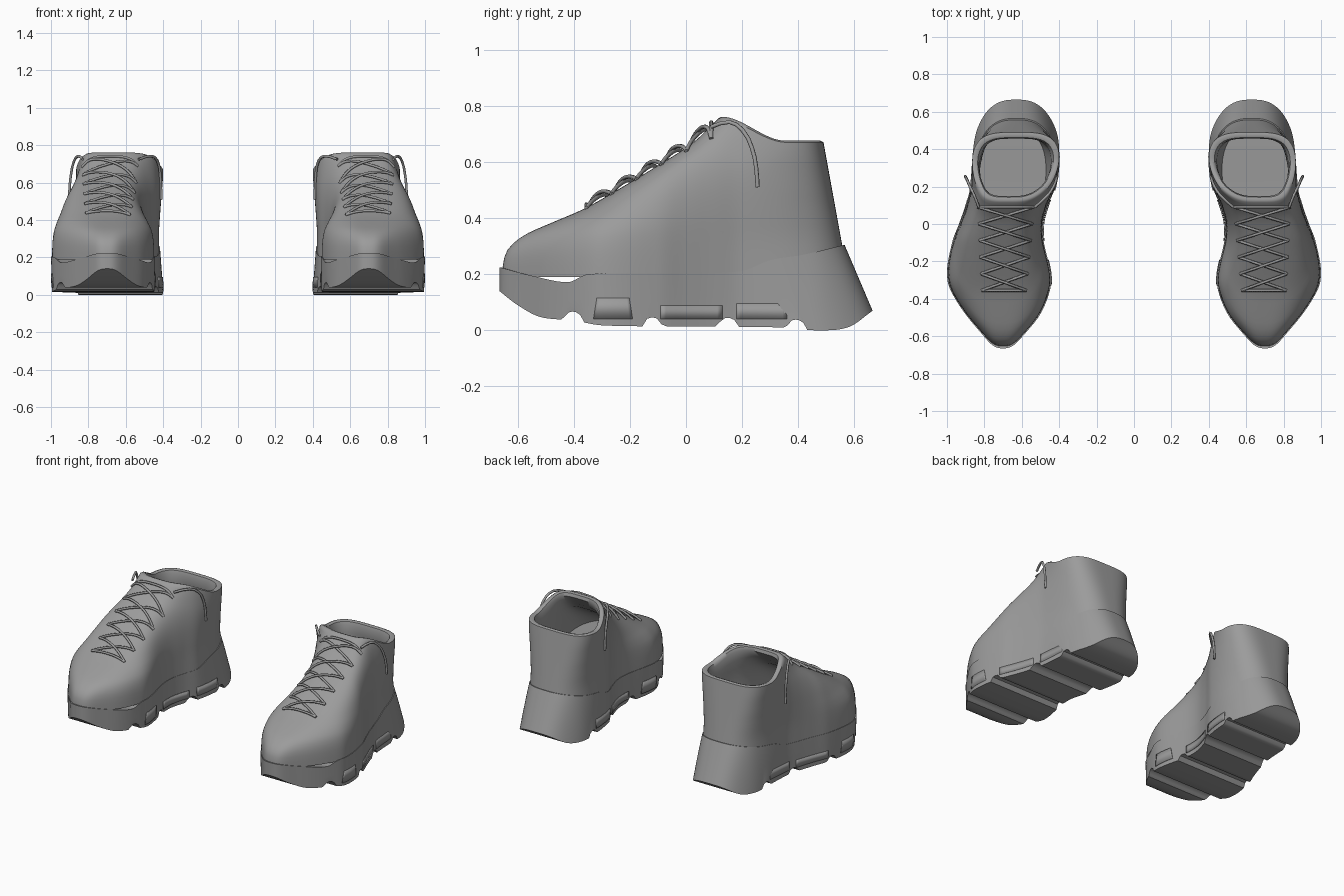
import bpy, bmesh, math

if "Cube" in bpy.data.objects:
    bpy.data.objects.remove(bpy.data.objects["Cube"])

N = 240                      # points around each ring
HALF = N // 2
mat = bpy.data.materials.new("grey")
mat.diffuse_color = (0.33, 0.33, 0.33, 1)
mat.use_nodes = True
mat.node_tree.nodes["Principled BSDF"].inputs["Base Color"].default_value = mat.diffuse_color


def lerp(a, b, t):
    return a + (b - a) * t


def smooth(t):
    t = min(1, max(0, t))
    return t * t * (3 - 2 * t)


def table(pts, v):
    """Smooth interpolation through (position, value) pairs."""
    if v <= pts[0][0]:
        return pts[0][1]
    for i in range(len(pts) - 1):
        (a, p), (b, q) = pts[i], pts[i + 1]
        if v <= b:
            o, n = pts[max(i - 1, 0)], pts[min(i + 2, len(pts) - 1)]
            h, t = b - a, (v - a) / (b - a)
            m0 = (q - o[1]) / (b - o[0]) * h
            m1 = (n[1] - p) / (n[0] - a) * h
            return ((2*t**3 - 3*t*t + 1) * p + (t**3 - 2*t*t + t) * m0
                    + (3*t*t - 2*t**3) * q + (t**3 - t*t) * m1)
    return pts[-1][1]


# Plan of the foot along y: centre line and half width before end rounding
CENTRE = [(-.67, .70), (-.5, .70), (-.3, .72), (-.1, .727), (0, .71), (.1, .68), (.2, .648), (.4, .63), (.67, .63)]
WIDTH = [(-.67, .16), (-.6, .19), (-.5, .25), (-.4, .285), (-.3, .297), (-.1, .246), (0, .224), (.1, .222),
         (.2, .236), (.3, .253), (.4, .272), (.5, .29), (.67, .30)]
# Side profile of sole and upper
SOLE_TOP = [(-.665, .225), (-.55, .195), (-.42, .172), (-.35, .2), (0, .205), (.2, .212), (.3, .25), (.42, .27), (.565, .305)]
SOLE_LOW = [(-.665, .14), (-.6, .09), (-.52, .048), (-.4, .035), (-.3, .018), (0, .014), (.35, .01), (.47, 0), (.58, .012),
            (.665, .07)]
FRONT_Y = [(0, -.655), (.06, -.65), (.12, -.63), (.2, -.575), (.3, -.48), (.42, -.36), (.55, -.22), (.7, -.08), (.82, .02),
           (.92, .08), (1, .115)]
FRONT_Z = [(0, .19), (.06, .25), (.12, .295), (.2, .34), (.3, .383), (.42, .435), (.55, .515), (.7, .6), (.82, .665),
           (.92, .72), (1, .755)]
GROOVES = (-.4, -.12, .15, .395)


def half_width(y, yf, yb, power):
    u = min(1, max(0, (y - yf) / (yb - yf)))
    return table(WIDTH, y) * (2 * math.sqrt(u * (1 - u))) ** power


def upper_at(s, y, inset=0):
    """Half width and height of the upper at level s and position y."""
    yf, yb = table(FRONT_Y, s), lerp(.56, .49, s)
    hw = half_width(y, yf, yb, lerp(.75, .55, s)) * lerp(.985, .9, s)
    u = min(1, max(0, (y - yf) / (yb - yf)))
    h = lerp(smooth((u - .62) / .38), smooth(u * 1.55), s)
    return hw, lerp(table(FRONT_Z, s), lerp(.285, .67, s), h)


def ring(yf, yb, fn):
    """Closed ring; fn(y) returns (half width, z)."""
    pts = []
    for i in range(N):
        a = 2 * math.pi * i / N
        y = lerp(yf, yb, (1 - math.cos(a)) / 2)
        hw, z = fn(y)
        side = 0 if i in (0, HALF) else (1 if i < HALF else -1)
        pts.append((table(CENTRE, y) + side * hw, y, z))
    return pts


def finish(name, bm, angle=35, solid=0):
    bmesh.ops.recalc_face_normals(bm, faces=bm.faces)
    me = bpy.data.meshes.new(name)
    bm.to_mesh(me)
    bm.free()
    me.materials.append(mat)
    ob = bpy.data.objects.new(name, me)
    bpy.context.collection.objects.link(ob)
    if solid:
        ob.modifiers.new("thickness", 'SOLIDIFY').thickness = solid
    m = ob.modifiers.new("pair", 'MIRROR')
    m.use_mirror_merge = False
    bpy.ops.object.select_all(action='DESELECT')
    ob.select_set(True)
    bpy.context.view_layer.objects.active = ob
    bpy.ops.object.shade_smooth_by_angle(angle=math.radians(angle))


def loft(name, rings, cap_first, cap_last, angle=35):
    bm = bmesh.new()
    vs = [[bm.verts.new(p) for p in r] for r in rings]
    for a, b in zip(vs, vs[1:]):
        for i in range(N):
            j = (i + 1) % N
            bm.faces.new((a[i], a[j], b[j], b[i]))
    # caps are strips running across the shoe
    for r, on in ((vs[0], cap_first), (vs[-1], cap_last)):
        if on:
            bm.faces.new((r[0], r[1], r[-1]))
            bm.faces.new((r[HALF - 1], r[HALF], r[HALF + 1]))
            for i in range(1, HALF - 1):
                bm.faces.new((r[i], r[i + 1], r[N - i - 1], r[N - i]))
    finish(name, bm, angle)


# Chunky sole with flared heel and tread grooves
def sole_ring(t, grooves=False, inset=0.0, power=.75):
    yb = .665 - .1 * t

    def fn(y):
        low, top = table(SOLE_LOW, lerp(y, y * .665 / yb, smooth(y * 3))), table(SOLE_TOP, y)
        z = lerp(low, top, t)
        if grooves:
            for g in GROOVES:
                z += .032 * math.sqrt(max(0, 1 - ((y - g) / .034) ** 2))
        return half_width(y, -.665, yb, power) - inset, z
    return ring(-.665, yb, fn)


sole_rings = [sole_ring(0, True)] + [sole_ring(t) for t in (.3, .5, .7, .9, 1)]
sole_rings.append([(lerp(table(CENTRE, y), x, .94), y * .97, z - .004) for x, y, z in sole_rings[-1]])
loft("sole", sole_rings, True, True)


# Upper: outer shell, rolled collar, inner lining and insole
def upper_ring(s, inset=0.0, drop=0.0):
    def fn(y):
        hw, z = upper_at(s, y)
        return hw, z - drop
    pts = ring(table(FRONT_Y, s), lerp(.56, .49, s), fn)
    if inset:
        ym, yr = (pts[0][1] + pts[HALF][1]) / 2, (pts[HALF][1] - pts[0][1]) / 2
        cx = table(CENTRE, ym)
        k = 1 - inset / .22
        pts = [(lerp(cx, x, k), ym + (y - ym) * (1 - inset / yr), z) for x, y, z in pts]
    return pts


outer = [upper_ring(i / 28) for i in range(29)]
lining = [upper_ring(1, .012, -.006), upper_ring(1, .028, 0), upper_ring(1, .034, .02)]
lining += [upper_ring(s, .04, .03) for s in (.9, .8, .7, .6, .5, .4, .3)]
loft("upper", outer + lining, False, True, 50)


# Shallow raised panels on the sole sides
def panel(name, y0, y1, z1, taper):
    bm = bmesh.new()
    for side in (1, -1):
        rows = []
        for z, d in ((.04, 0), (z1, taper)):
            row = []
            for i in range(13):
                y = lerp(y0 + d, y1 - d, i / 12)
                yb = .665 - .1 * min(1, z / .2)
                row.append(bm.verts.new((table(CENTRE, y) + side * (half_width(y, -.665, yb, .75) + .002), y, z)))
            rows.append(row)
        for i in range(12):
            bm.faces.new((rows[0][i], rows[0][i + 1], rows[1][i + 1], rows[1][i]))
    finish(name, bm, 35, .004)


panel("front_panel", -.33, -.19, .115, .012)
panel("middle_panel", -.09, .13, .088, 0)
panel("rear_panel", .18, .36, .095, 0)


# Laces: criss-cross strands resting on the instep, plus hanging ends
def instep_z(x, y):
    lo, hi = 0, 1
    for _ in range(24):
        s = (lo + hi) / 2
        if table(FRONT_Y, s) < y and upper_at(s, y)[0] > abs(x - table(CENTRE, y)):
            lo = s
        else:
            hi = s
    return upper_at(lo, y)[1]


ROWS = 6
curve = bpy.data.curves.new("laces", 'CURVE')
curve.dimensions = '3D'
curve.bevel_depth = .0075
curve.bevel_resolution = 1
curve.resolution_u = 2
curve.use_fill_caps = True
curve.materials.append(mat)


def strand(points):
    for mirror in (1, -1):
        sp = curve.splines.new('BEZIER')
        sp.bezier_points.add(len(points) - 1)
        for bp, (x, y, z) in zip(sp.bezier_points, points):
            bp.co = (x * mirror, y, z)
            bp.handle_left_type = bp.handle_right_type = 'AUTO'


def eyelet(row, side):
    t = row / (ROWS - 1)
    return lerp(.695, .685, t) + side * lerp(.12, .15, t), lerp(-.355, .09, t)


def across(a, b, lift):
    pts = []
    for i in range(11):
        t = i / 10
        x, y = lerp(a[0], b[0], t), lerp(a[1], b[1], t)
        pts.append((x, y, instep_z(x, y) + .004 + lift * math.sin(math.pi * t)))
    strand(pts)


across(eyelet(0, -1), eyelet(0, 1), .008)
for r in range(ROWS - 1):
    for side in (-1, 1):
        across(eyelet(r, side), eyelet(r + 1, -side), .012 if side > 0 else .024)
across(eyelet(ROWS - 1, -1), eyelet(ROWS - 1, 1), .008)

SIDE_YZ = [(.09, .725), (.155, .742), (.2, .715), (.235, .65), (.25, .58), (.255, .51)]
for xs in ((.83, .855, .877, .892, .9, .902), (.53, .46, .43, .416, .412, .41)):
    strand([(x, y, z) for x, (y, z) in zip(xs, SIDE_YZ)])

bpy.context.collection.objects.link(bpy.data.objects.new("laces", curve))
